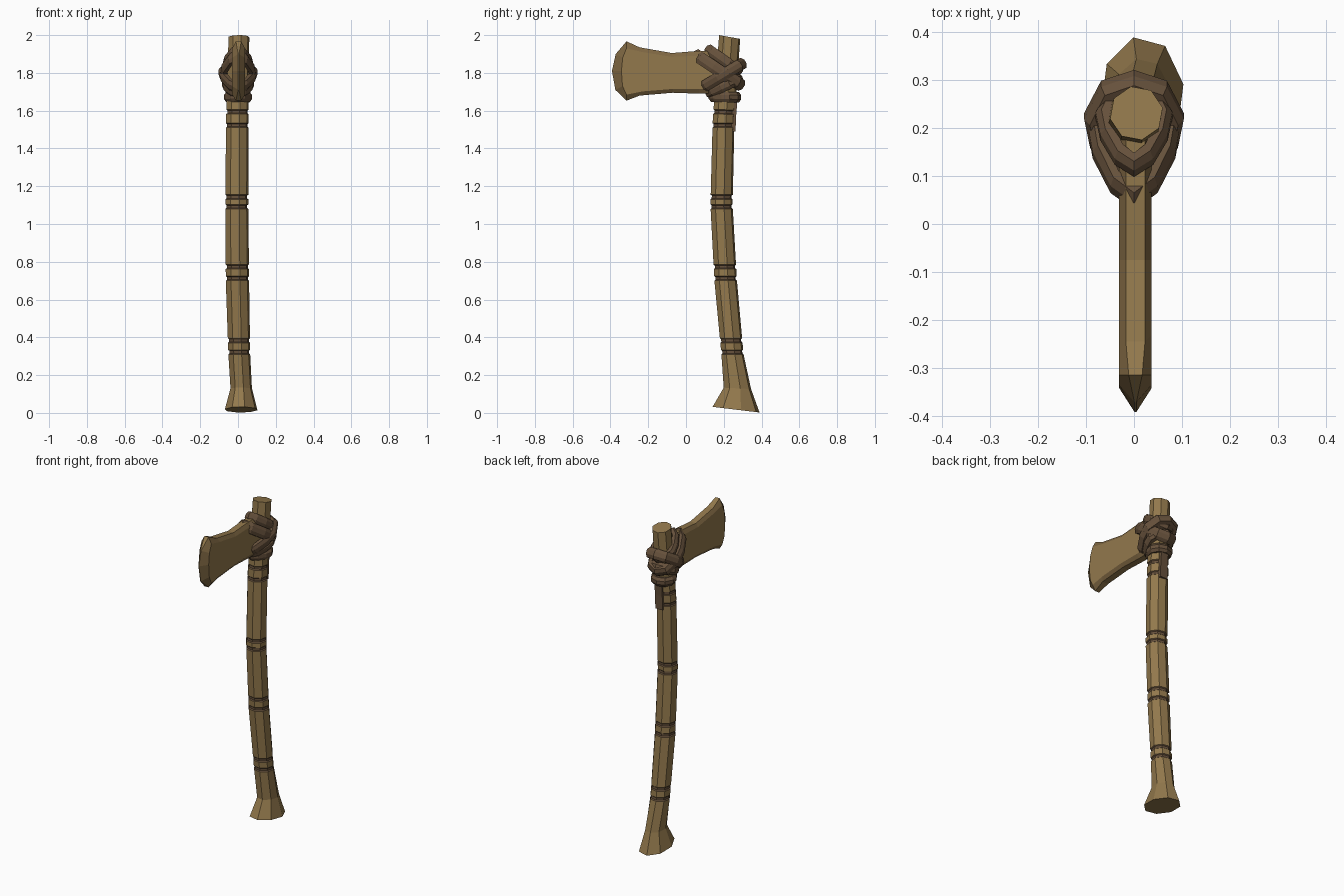
import bpy, bmesh, math

if "Cube" in bpy.data.objects:
    bpy.data.objects.remove(bpy.data.objects["Cube"])


def material(name, rgb):
    m = bpy.data.materials.new(name)
    m.diffuse_color = (*rgb, 1)
    m.use_nodes = True
    m.node_tree.nodes["Principled BSDF"].inputs["Base Color"].default_value = m.diffuse_color
    return m


TAN = material("tan wood", (0.29, 0.19, 0.073))
BROWN = material("brown hide", (0.135, 0.083, 0.045))
RIM = material("worn edge", (0.21, 0.135, 0.055))


def loft(name, rings, mats, mat_rule=None, closed=False):
    """Join rings of points with quads; cap the ends unless closed."""
    bm = bmesh.new()
    vs = [[bm.verts.new(p) for p in r] for r in rings]
    n, k = len(vs[0]), len(vs)
    for i in range(k if closed else k - 1):
        a, b = vs[i], vs[(i + 1) % k]
        for j in range(n):
            f = bm.faces.new((a[j], a[(j + 1) % n], b[(j + 1) % n], b[j]))
            f.material_index = mat_rule(i) if mat_rule else 0
    if not closed:
        bm.faces.new(vs[0])
        bm.faces.new(vs[-1])
    bmesh.ops.recalc_face_normals(bm, faces=bm.faces)
    me = bpy.data.meshes.new(name)
    bm.to_mesh(me)
    bm.free()
    for m in mats:
        me.materials.append(m)
    ob = bpy.data.objects.new(name, me)
    bpy.context.collection.objects.link(ob)
    return ob


# Curved handle: z, centre x, centre y, radius x, radius y, end slope
KEYS = [(0.017, 0.017, 0.265, 0.088, 0.127, -0.12),
        (0.13, 0.017, 0.272, 0.058, 0.074, -0.05),
        (0.30, 0.007, 0.247, 0.059, 0.060, 0),
        (0.70, -0.003, 0.210, 0.063, 0.061, 0),
        (1.10, -0.006, 0.188, 0.062, 0.060, 0),
        (1.55, -0.004, 0.199, 0.061, 0.059, 0),
        (1.99, 0.005, 0.231, 0.056, 0.057, -0.18)]


def at(z):
    for a, b in zip(KEYS, KEYS[1:]):
        if z <= b[0]:
            t = (z - a[0]) / (b[0] - a[0])
            return [p + (q - p) * t for p, q in zip(a, b)]
    return list(KEYS[-1])


stations = [(k[0], 1.0) for k in KEYS if k[0] not in (0.30, 0.70, 1.10, 1.55)]
for lo, hi in ((0.31, 0.395), (0.70, 0.785), (1.08, 1.155), (1.51, 1.605)):
    for z in (lo, hi - 0.024):          # two carved grooves per group
        stations += [(z, 1.0), (z + 0.005, 0.9), (z + 0.019, 0.9), (z + 0.024, 1.0)]
stations.sort()
rings = []
for z, s in stations:
    _, cx, cy, rx, ry, slope = at(z)
    ring = []
    for j in range(8):
        a = math.radians(12 + 45 * j)
        dy = ry * s * math.sin(a)
        ring.append((cx + rx * s * math.cos(a), cy + dy, z + slope * dy))
    rings.append(ring)
loft("handle", rings, [TAN, BROWN],
     lambda i: int(stations[i][1] < 1 or stations[i + 1][1] < 1))

# Blade: outline in y, z with inset point and half thickness at the rim
OUT = [(0.20, 1.92), (0.05, 1.915), (-0.075, 1.905), (-0.245, 1.935), (-0.315, 1.967),
       (-0.372, 1.90), (-0.392, 1.81), (-0.374, 1.71), (-0.315, 1.653),
       (-0.245, 1.68), (-0.07, 1.695), (0.07, 1.69), (0.20, 1.69)]
INS = [(0.20, 1.895), (0.05, 1.89), (-0.075, 1.885), (-0.23, 1.91), (-0.315, 1.93),
       (-0.335, 1.88), (-0.342, 1.81), (-0.336, 1.73), (-0.315, 1.685),
       (-0.23, 1.702), (-0.07, 1.715), (0.07, 1.715), (0.20, 1.715)]
half = [0.002 if 5 <= i <= 7 else 0.014 if i in (4, 8) else 0.02 for i in range(len(OUT))]
OFF = 0.003
loft("axe_blade",
     [[(OFF - 0.034, y, z) for y, z in INS],
      [(OFF - h, y, z) for h, (y, z) in zip(half, OUT)],
      [(OFF + h, y, z) for h, (y, z) in zip(half, OUT)],
      [(OFF + 0.034, y, z) for y, z in INS]],
     [TAN, RIM], lambda i: 0 if i == 1 else 1)


# Lashing: tilted teardrop loops with a ridged band section
PLAN = [(0, 0), (0.5, 0.13), (0.88, 0.4), (1, 0.64), (0.66, 0.91), (0, 1)]
PLAN += [(-x, y) for x, y in PLAN[-2:0:-1]]


def lashing(name, front, back, rx, width, thick=0.034):
    (y0, z0), (y1, z1) = front, back
    length = math.hypot(y1 - y0, z1 - z0)
    uy, uz = (y1 - y0) / length, (z1 - z0) / length
    rings = []
    for px, py in PLAN:
        ring = []
        for depth, h in ((thick, -0.5), (0.012, -0.5), (0, -0.2),
                         (0, 0.2), (0.012, 0.5), (thick, 0.5)):
            x = px * (rx - depth)
            d = length / 2 + (py - 0.5) * (length - 2 * depth)
            ring.append((x, y0 + uy * d - uz * h * width, z0 + uz * d + uy * h * width))
        rings.append(ring)
    loft(name, rings, [BROWN], closed=True)


lashing("lashing_over_blade", (0.037, 1.905), (0.305, 1.725), 0.098, 0.065)
lashing("lashing_over_blade_upper", (0.105, 1.935), (0.295, 1.80), 0.080, 0.055)
lashing("lashing_under_blade", (0.065, 1.71), (0.315, 1.86), 0.104, 0.062)
lashing("lashing_under_blade_lower", (0.105, 1.685), (0.30, 1.775), 0.086, 0.055)
lashing("lashing_collar", (0.12, 1.675), (0.292, 1.67), 0.074, 0.055)

# Loose strap end lying on the back of the handle
loft("strap_tail",
     [[(x, y, z) for x, y in ((-0.022, 0.24), (0.028, 0.24), (0.028, yb), (-0.022, yb))]
      for z, yb in ((1.49, 0.262), (1.58, 0.266), (1.69, 0.275))], [BROWN])
